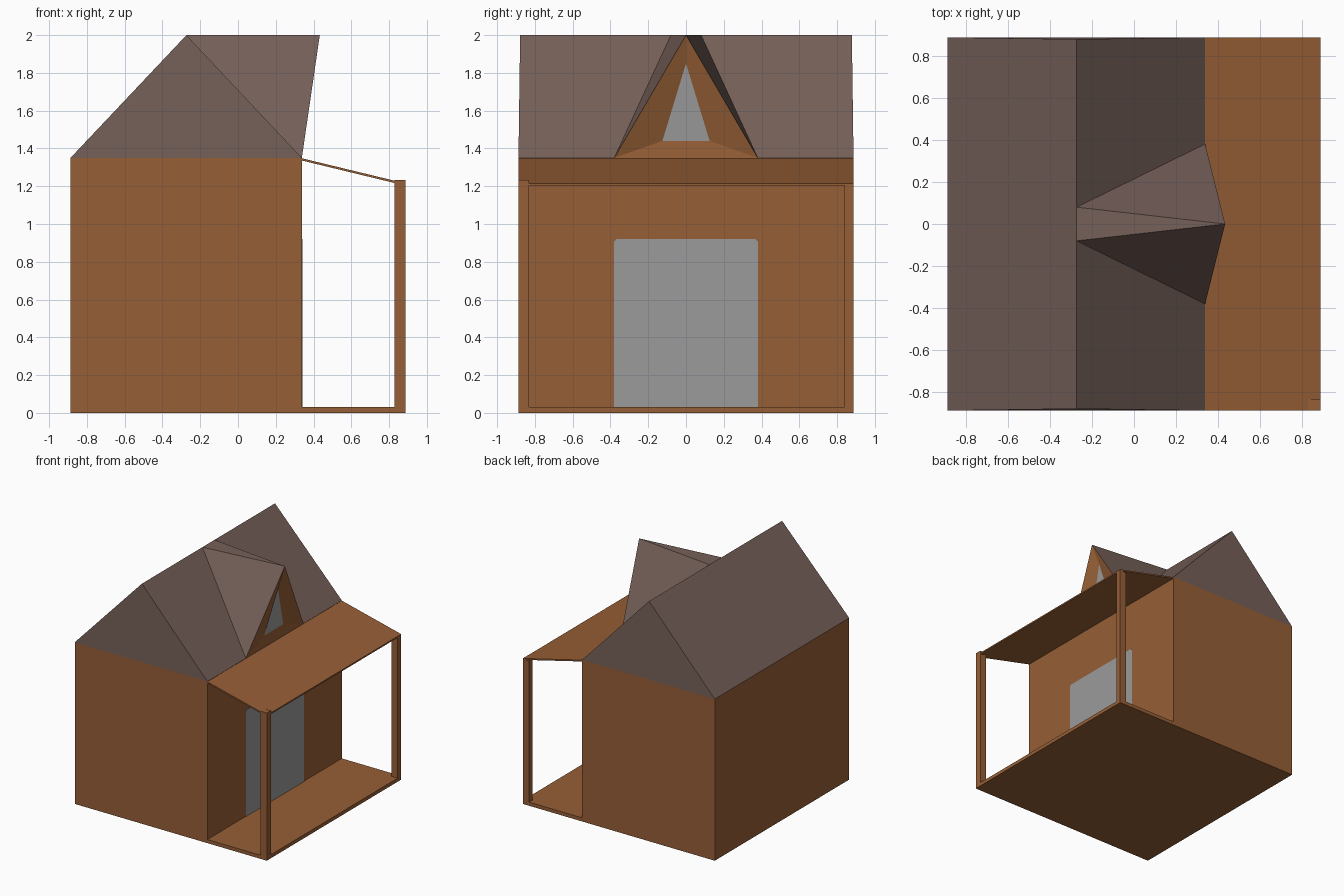
import bpy

if "Cube" in bpy.data.objects:
    bpy.data.objects.remove(bpy.data.objects["Cube"])


def material(name, colour):
    m = bpy.data.materials.new(name)
    m.diffuse_color = (*colour, 1)
    m.use_nodes = True
    m.node_tree.nodes["Principled BSDF"].inputs["Base Color"].default_value = m.diffuse_color
    return m


WOOD = material("orange brown wood", (0.305, 0.114, 0.037))
ROOF = material("dark brown roof", (0.180, 0.117, 0.099))
GLASS = material("grey panel", (0.33, 0.33, 0.33))


def build(name, verts, faces, mats, slots=None):
    me = bpy.data.meshes.new(name)
    me.from_pydata(verts, [], faces)
    for m in mats:
        me.materials.append(m)
    if slots:
        for p, s in zip(me.polygons, slots):
            p.material_index = s
    ob = bpy.data.objects.new(name, me)
    bpy.context.collection.objects.link(ob)
    return ob


def prism(name, profile, y0, y1, mat):
    """Extrude an x-z profile (counter-clockwise seen from the front) along y."""
    n = len(profile)
    verts = [(x, y0, z) for x, z in profile] + [(x, y1, z) for x, z in profile]
    faces = [list(range(n)), list(range(2 * n - 1, n - 1, -1))]
    faces += [[i, i + n, (i + 1) % n + n, (i + 1) % n] for i in range(n)]
    return build(name, verts, faces, [mat])


def box(name, x0, x1, y0, y1, z0, z1, mat):
    return prism(name, [(x0, z0), (x1, z0), (x1, z1), (x0, z1)], y0, y1, mat)


HALF = 0.887          # half the footprint
WALL_X = 0.338        # wall behind the porch
RIDGE_X = -0.273
EAVE, TOP = 1.35, 2.0

# House body and gabled roof
box("house_walls", -HALF, WALL_X, -HALF, HALF, 0, EAVE, WOOD)
roof = prism("main_roof", [(-HALF, EAVE), (WALL_X, EAVE), (RIDGE_X, TOP)],
             -HALF, HALF, ROOF)
for v in roof.data.vertices:      # gables lean in very slightly
    if v.co.z > 1.9:
        v.co.y *= 0.99

# Porch floor, sloping cover and corner posts
box("porch_floor", WALL_X, HALF, -HALF, HALF, 0, 0.03, WOOD)
prism("porch_cover", [(WALL_X, 1.336), (HALF, 1.203), (HALF, 1.215), (WALL_X, 1.348)],
      -HALF, HALF, WOOD)
box("front_post", 0.828, HALF, -HALF, -0.832, 0.03, 1.233, WOOD)
box("back_post", 0.828, HALF, 0.84, HALF, 0.03, 1.208, WOOD)

# Door plate with slightly clipped top corners
W, H, C, T = 0.38, 0.92, 0.012, 0.004
outline = [(-W, 0.03), (W, 0.03), (W, H - C), (W - C, H), (C - W, H), (-W, H - C)]
n = len(outline)
build("door",
      [(WALL_X + T, y, z) for y, z in outline] + [(WALL_X, y, z) for y, z in outline],
      [list(range(n))] + [[i, i + n, (i + 1) % n + n, (i + 1) % n] for i in range(n)],
      [GLASS])

# Dormer: three roof triangles, sloped window surround, recessed window
build("dormer",
      [(RIDGE_X, -0.08, TOP), (RIDGE_X, 0.08, TOP),
       (WALL_X, -0.38, EAVE), (WALL_X, 0.38, EAVE), (0.433, 0, TOP),
       (0.33, -0.125, 1.44), (0.33, 0.125, 1.44), (0.36, 0, 1.85)],
      [(0, 4, 1), (0, 2, 4), (1, 4, 3),
       (2, 3, 6, 5), (3, 4, 7, 6), (4, 2, 5, 7),
       (5, 6, 7)],
      [ROOF, WOOD, GLASS], [0, 0, 0, 1, 1, 1, 2])
